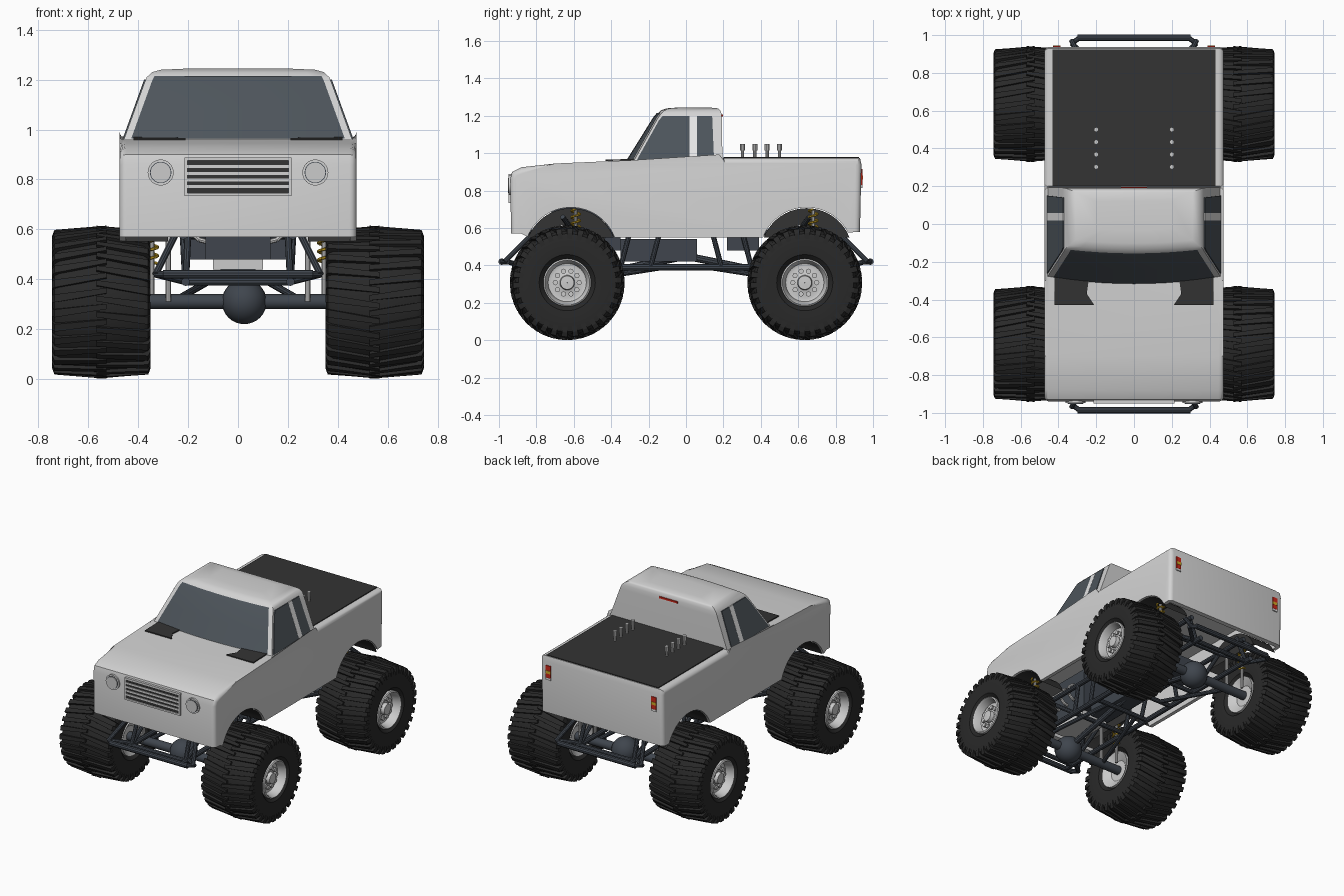
import bpy, bmesh, math
from math import sin, cos, pi
from mathutils import Vector, Matrix

cube = bpy.data.objects.get("Cube")
if cube:
    bpy.data.objects.remove(cube)


def material(name, *rgb):
    m = bpy.data.materials.new(name)
    m.use_nodes = True
    m.diffuse_color = (*rgb, 1)
    m.node_tree.nodes["Principled BSDF"].inputs["Base Color"].default_value = (*rgb, 1)
    return m


PAINT = material("light grey paint", .65, .65, .65)
WHITE = material("white trim", .95, .95, .95)
RUBBER = material("black rubber", .022, .022, .022)
COVER = material("charcoal vinyl", .033, .033, .033)
GLASS = material("tinted glass", .075, .09, .105)
STEEL = material("blue grey steel", .05, .06, .075)
CHROME = material("bright metal", .6, .6, .6)
RED = material("red lens", .6, .02, .01)
GOLD = material("gold spring", .65, .4, .02)


def finish(name, bm, mat, angle=35):
    bmesh.ops.recalc_face_normals(bm, faces=bm.faces)
    mesh = bpy.data.meshes.new(name)
    bm.to_mesh(mesh)
    bm.free()
    mesh.materials.append(mat)
    ob = bpy.data.objects.new(name, mesh)
    bpy.context.collection.objects.link(ob)
    if angle:
        bpy.ops.object.select_all(action='DESELECT')
        ob.select_set(True)
        bpy.context.view_layer.objects.active = ob
        bpy.ops.object.shade_smooth_by_angle(angle=math.radians(angle))
    return ob


def box(bm, x, y, z):
    size = [b - a for a, b in (x, y, z)]
    mid = [(a + b) / 2 for a, b in (x, y, z)]
    bmesh.ops.create_cube(bm, size=1, matrix=Matrix.Translation(mid) @ Matrix.Diagonal((*size, 1)))


def rod(bm, p, q, r, segs=10):
    p, q = Vector(p), Vector(q)
    d = q - p
    m = Matrix.Translation((p + q) / 2) @ d.to_track_quat('Z', 'Y').to_matrix().to_4x4()
    bmesh.ops.create_cone(bm, cap_ends=True, segments=segs, radius1=r, radius2=r, depth=d.length, matrix=m)


def prism(bm, points, offset):
    """Extrude a planar outline by an offset vector."""
    a = [bm.verts.new(p) for p in points]
    b = [bm.verts.new(Vector(p) + Vector(offset)) for p in points]
    bm.faces.new(a)
    bm.faces.new(b)
    for i in range(len(a)):
        j = (i + 1) % len(a)
        bm.faces.new((a[i], a[j], b[j], b[i]))


def skin(bm, rows, closed=False):
    """Bridge rows of points with quads."""
    vs = [[bm.verts.new(p) for p in row] for row in rows]
    n = len(vs[0])
    for r, s in zip(vs, vs[1:]):
        for i in range(n if closed else n - 1):
            j = (i + 1) % n
            bm.faces.new((r[i], r[j], s[j], s[i]))
    return vs


def lathe(bm, profile, segs=48):
    """Spin (radius, x) points about the x axis."""
    skin(bm, [[(x, r * cos(2 * pi * i / segs), r * sin(2 * pi * i / segs)) for i in range(segs)]
              for r, x in profile], closed=True)


# Body tub: extruded side outline, rounded, hollowed and cut for the wheels
HALF = .475
outline = [(-.935, .57), (-.94, .86), (-.93, .9), (-.88, .925), (-.7, .945), (-.3, .962), (.19, .965),
           (.2, .975), (.93, .975), (.938, .94), (.93, .58), (.86, .575), (.84, .55), (-.84, .55), (-.88, .57)]
bm = bmesh.new()
prism(bm, [(-HALF, y, z) for y, z in outline], (2 * HALF, 0, 0))
edges = [e for e in bm.edges if abs(e.verts[0].co.x - e.verts[1].co.x) < .01
         and max(v.co.z for v in e.verts) > .6]
bmesh.ops.bevel(bm, geom=edges, offset=.028, segments=4, profile=.5, affect='EDGES')
body = finish("body", bm, PAINT, 0)
ARCHES = (-.615, .645)
bm = bmesh.new()
box(bm, (-.45, .45), (-.9, .9), (.4, .885))
cutters = [finish("cavity_cutter", bm, PAINT, 0)]
for y in ARCHES:
    bm = bmesh.new()
    rod(bm, (-.7, y, .46), (.7, y, .46), .25, 64)
    cutters.append(finish("arch_cutter", bm, PAINT, 0))
for c in cutters:
    c.hide_render = True
    mod = body.modifiers.new("cut", 'BOOLEAN')
    mod.object, mod.solver = c, 'EXACT'
cut = bpy.data.meshes.new_from_object(body.evaluated_get(bpy.context.evaluated_depsgraph_get()))
body.modifiers.clear()
body.data = cut
for c in cutters:
    bpy.data.objects.remove(c)
bpy.context.view_layer.objects.active = body
body.select_set(True)
bpy.ops.object.shade_smooth_by_angle(angle=math.radians(30))

# Wheel arch liners
bm = bmesh.new()
for y in ARCHES:
    for s in (-1, 1):
        arc = [(y + .246 * cos(a), .46 + .246 * sin(a)) for a in (pi * (.12 + .76 * i / 20) for i in range(21))]
        vs = skin(bm, [[(s * x, *p) for p in arc] for x in (.465, .28)])
        bm.faces.new(vs[1])
finish("arch_liners", bm, COVER)

# Cab: stacked outlines (height, half width, front, rear)
levels = [(.94, .465, -.29, .195), (1.18, .378, -.155, .192), (1.21, .366, -.135, .19), (1.23, .345, -.115, .183),
          (1.24, .31, -.085, .17), (1.245, .2, -.02, .12)]


def front_point(t, z, hw, yf):
    bow = .035 - .06 * (z - .94)
    return (hw * t, yf - bow * (1 - t * t), z)


bm = bmesh.new()
rows = []
for z, hw, yf, yb in levels:
    rows.append([front_point(i / 5, z, hw, yf) for i in range(-5, 6)] + [(hw, yb, z), (-hw, yb, z)])
vs = skin(bm, rows, closed=True)
bm.faces.new(vs[-1])
finish("cab", bm, PAINT, 40)


def slope(z, k):
    a, b = levels[:2]
    return a[k] + (b[k] - a[k]) * (z - a[0]) / (b[0] - a[0])


# Windscreen and side glass
bm = bmesh.new()
skin(bm, [[front_point(i / 5, z, slope(z, 1) - .028, slope(z, 2) - .007) for i in range(-5, 6)]
          for z in (.965, 1.08, 1.195)] + [[front_point(i / 5, 1.215, .335, -.137) for i in range(-5, 6)]])
finish("windscreen", bm, GLASS)


def side_panel(bm, pts, lift):
    for s in (-1, 1):
        prism(bm, [(s * (slope(z, 1) - .003), y, z) for y, z in pts], (s * lift, 0, 0))


bm = bmesh.new()
side_panel(bm, [(-.262, .965), (-.145, 1.175), (-.125, 1.2), (.018, 1.2), (.018, .965)], .008)
side_panel(bm, [(.058, .965), (.058, 1.2), (.14, 1.2), (.15, .965)], .008)
finish("side_windows", bm, GLASS, 0)
bm = bmesh.new()
side_panel(bm, [(.018, .965), (.018, 1.2), (.058, 1.2), (.058, .965)], .009)
finish("door_pillars", bm, WHITE, 0)

# Cowl corners and bed cover
bm = bmesh.new()
for s in (-1, 1):
    prism(bm, [(s * x, y, .962 + .026 * (y + .3)) for x, y in
               ((.42, -.43), (.21, -.43), (.25, -.37), (.24, -.3), (.42, -.27))], (0, 0, .007))
finish("cowl_corners", bm, COVER, 0)
bm = bmesh.new()
box(bm, (-.432, .432), (.2, .925), (.972, .981))
finish("bed_cover", bm, COVER, 0)

# Exhaust stacks
bm = bmesh.new()
for x in (-.2, .2):
    for i in range(4):
        y = .302 + .066 * i
        rod(bm, (x, y, .97), (x, y, 1.045), .009)
        rod(bm, (x, y, 1.015), (x, y, 1.048), .013)
finish("exhaust_stacks", bm, CHROME)

# Grille and headlights
bm = bmesh.new()
box(bm, (-.205, .205), (-.943, -.93), (.745, .878))
finish("grille_back", bm, COVER, 0)
bm = bmesh.new()
for i in range(1, 5):
    z = .745 + .0266 * i
    box(bm, (-.205, .205), (-.948, -.94), (z - .006, z + .006))
for z in (.74, .882):
    box(bm, (-.214, .214), (-.95, -.93), (z - .006, z + .006))
for x in (-.209, .209):
    box(bm, (x - .006, x + .006), (-.95, -.93), (.74, .882))
finish("grille_bars", bm, PAINT, 0)
for name, mat, r, y in (("headlight_rims", PAINT, .052, -.948), ("headlight_gaps", STEEL, .043, -.949),
                        ("headlight_lenses", CHROME, .04, -.953)):
    bm = bmesh.new()
    for x in (-.31, .31):
        rod(bm, (x, -.93, .828), (x, y, .828), r, 32)
    finish(name, bm, mat)

# Tail lights, with amber and white lower lenses
for name, mat, z in (("tail_lights", RED, (.83, .915)), ("tail_ambers", GOLD, (.86, .88)), ("reverse_lights", WHITE, (.815, .829))):
    bm = bmesh.new()
    grow = .002 if mat is GOLD else 0
    for s in (-1, 1):
        box(bm, sorted((s * .39, s * .428)), (.925, .943 + grow), z)
    if mat is RED:
        box(bm, (-.07, .07), (.185, .197), (1.195, 1.207))
    finish(name, bm, mat, 0)

# Wheels: tyre, slanted tread lugs, dished rim and bolts
AXLES = (-.635, .635)
MID = .548
bm = bmesh.new()
half = [(.12, -.16), (.15, -.19), (.22, -.196), (.262, -.188), (.276, -.168), (.293, 0)]
lathe(bm, [(r, MID + x) for r, x in half + [(r, -x) for r, x in half[-2::-1]]], 64)
tyre = finish("tyre", bm, RUBBER)
bm = bmesh.new()
LUGS = 30
for s in (-1, 1):
    for i in range(LUGS):
        a = 2 * pi * (i + .25 * s) / LUGS
        ends = []
        for x, lo, hi, turn, w in ((.197, .235, .266, 0, .055), (.188, .26, .29, 0, .055), (-.02, .28, .307, .1, .035)):
            ends.append([(MID + s * x, r * cos(a + turn + t), r * sin(a + turn + t))
                         for r, t in ((lo, -w), (lo, w), (hi, w), (hi, -w))])
        vs = skin(bm, ends, closed=True)
        bm.faces.new(vs[0])
        bm.faces.new(vs[-1])
lugs = finish("tread", bm, RUBBER, 0)
bm = bmesh.new()
lathe(bm, [(.001, .4), (.07, .4), (.105, .375), (.125, .365), (.128, .4), (.128, .7), (.128, .732), (.12, .738),
           (.112, .725), (.102, .68), (.085, .675), (.04, .69), (.036, .715), (.001, .717)])
for i in range(10):
    a = 2 * pi * i / 10
    y, z = .064 * cos(a), .064 * sin(a)
    rod(bm, (.66, y, z), (.7, y, z), .014, 8)
rim = finish("rim", bm, CHROME)
for part in (tyre, lugs, rim):
    for i, (s, y) in enumerate([(s, y) for s in (1, -1) for y in AXLES]):
        ob = part if i == 0 else part.copy()
        if i:
            bpy.context.collection.objects.link(ob)
        ob.location = (0, y, .308)
        ob.rotation_euler.z = 0 if s > 0 else pi

# Tube frame
bm = bmesh.new()
for s in (-1, 1):
    rod(bm, (s * .21, -.93, .39), (s * .21, .93, .39), .017)
    rod(bm, (s * .22, -.85, .575), (s * .22, .85, .575), .016)
    for t in (-1, 1):
        for p, q in (((.21, .35, .39), (.22, .3, .58)), ((.21, .19, .39), (.22, .14, .58)),
                     ((.21, .88, .39), (.2, .8, .6)), ((.33, .97, .42), (.25, .81, .58)),
                     ((.33, .955, .42), (.29, .985, .42)), ((.33, .955, .42), (.21, .85, .39)),
                     ((.21, .35, .39), (.22, .6, .575)), ((.22, .6, .575), (.21, .88, .39)),
                     ((.26, .635, .31), (.12, .12, .39)), ((.22, .6, .575), (.35, .66, .66))):
            rod(bm, (s * p[0], t * p[1], p[2]), (s * q[0], t * q[1], q[2]), .014)
for t in (-1, 1):
    rod(bm, (-.3, t * .985, .42), (.3, t * .985, .42), .018)
    for y in (.12, .35, .88):
        rod(bm, (-.21, t * y, .39), (.21, t * y, .39), .015)
    rod(bm, (-.22, t * .6, .575), (.22, t * .6, .575), .015)
finish("tube_frame", bm, STEEL)

# Axles, differentials and drive shafts
bm = bmesh.new()
for y in AXLES:
    rod(bm, (-.4, y, .31), (.4, y, .31), .03, 16)
    bmesh.ops.create_uvsphere(bm, u_segments=24, v_segments=16, radius=.09, matrix=Matrix.Translation((.025, y, .31)))
    rod(bm, (.025, y, .32), (.025, 0, .45), .02)
finish("axles", bm, STEEL)

# Engine, gearbox, fuel cell and sump
bm = bmesh.new()
box(bm, (-.13, .13), (-.72, -.35), (.48, .75))
box(bm, (-.07, .07), (-.35, .06), (.42, .54))
box(bm, (-.2, .2), (.22, .39), (.48, .6))
finish("engine_and_fuel_cell", bm, STEEL, 0)
bm = bmesh.new()
box(bm, (-.1, .1), (-.7, -.4), (.44, .48))
finish("sump", bm, CHROME, 0)

# Dampers, exhaust headers and coil springs
bm = bmesh.new()
springs = bmesh.new()
for s in (-1, 1):
    for y in AXLES:
        rod(bm, (s * .28, y - .03, .31), (s * .28, y - .03, .62), .011)
        rod(bm, (s * .345, y + .045, .33), (s * .345, y + .045, .7), .01)
        coil = [(s * .345 + .024 * cos(a), y + .045 + .024 * sin(a), .46 + .24 * a / (14 * pi))
                for a in (pi * i / 5 for i in range(71))]
        for p, q in zip(coil, coil[1:]):
            rod(springs, p, q, .006, 6)
    for i in range(4):
        y = -.68 + .08 * i
        bend = [(s * (.12 + .07 * sin(a)), y, .61 - .06 * cos(a * 1.0)) for a in (pi * k / 6 for k in range(7))]
        for p, q in zip(bend, bend[1:]):
            rod(bm, p, q, .01, 8)
finish("dampers_and_headers", bm, CHROME)
finish("coil_springs", springs, GOLD)
